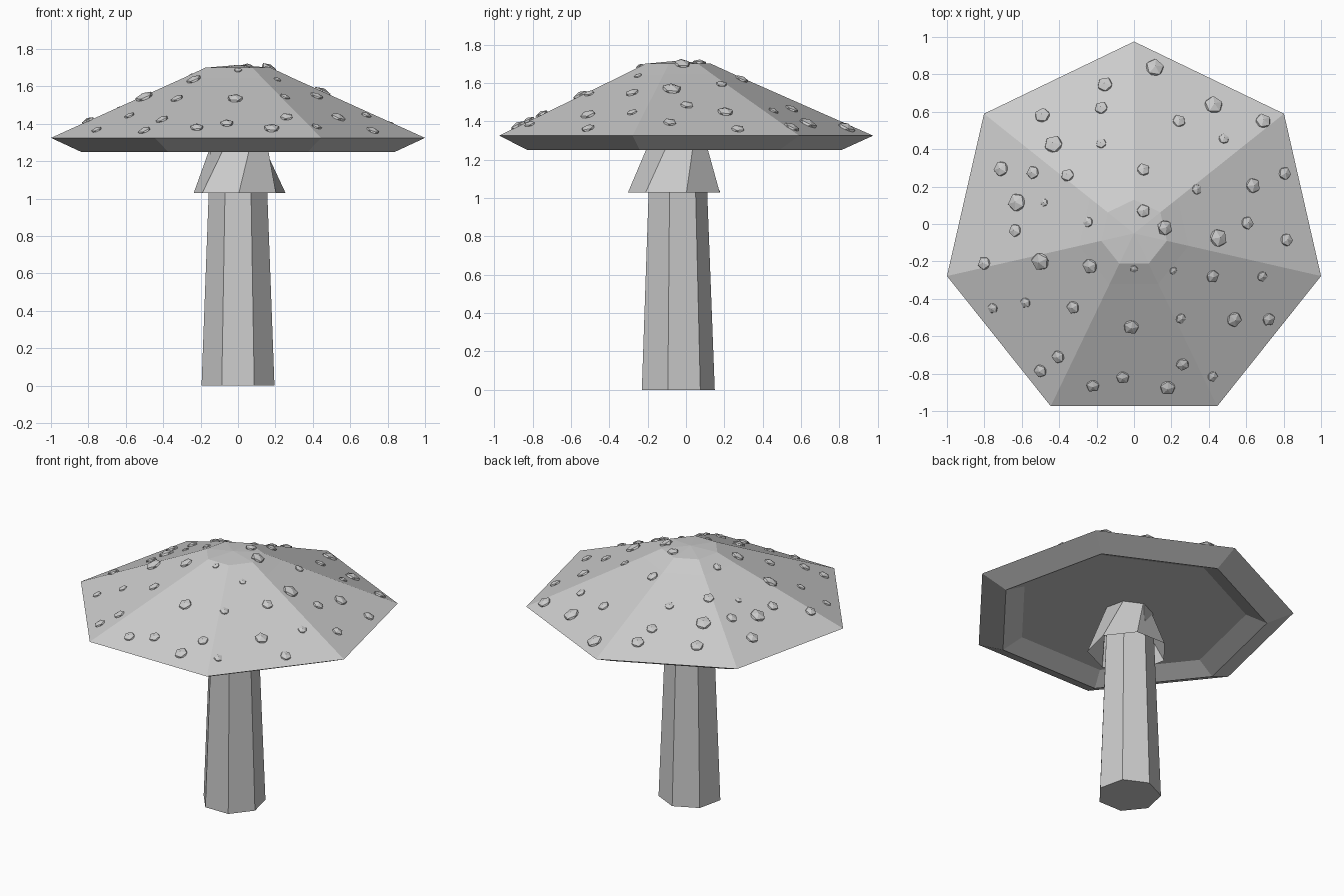
import bpy, bmesh, math
from mathutils import Vector, Matrix
from mathutils.bvhtree import BVHTree

if "Cube" in bpy.data.objects:
    bpy.data.objects.remove(bpy.data.objects["Cube"])

SIDES, CY = 7, -0.05   # heptagonal plan, centre offset in y


def lathe(name, profile, cx=0.0, caps=False):
    """Revolve (radius, z, turn in degrees) rings into a flat-shaded seven-sided part."""
    bm = bmesh.new()
    rings = []
    for r, z, turn in profile:
        if r == 0:
            rings.append([bm.verts.new((cx, CY, z))])
            continue
        ring = []
        for k in range(SIDES):
            a = math.radians(90 + turn + k * 360 / SIDES)
            ring.append(bm.verts.new((cx + r * math.cos(a), CY + r * math.sin(a), z)))
        rings.append(ring)
    for a, b in zip(rings, rings[1:]):
        for k in range(SIDES):
            n = (k + 1) % SIDES
            if len(b) == 1:
                bm.faces.new((a[k], a[n], b[0]))
            else:
                bm.faces.new((a[k], a[n], b[n], b[k]))
    if caps:
        bm.faces.new(rings[0][::-1])
        if len(rings[-1]) > 1:
            bm.faces.new(rings[-1])
    return finish(name, bm)


def finish(name, bm):
    mesh = bpy.data.meshes.new(name)
    bm.to_mesh(mesh)
    bm.free()
    obj = bpy.data.objects.new(name, mesh)
    bpy.context.collection.objects.link(obj)
    return obj


# Stem, flaring skirt and cap with a recessed underside
lathe("stem", [(0.2, 0, 0), (0.15, 1.31, 0)], caps=True)
lathe("skirt", [(0.252, 1.03, -26.5), (0.148, 1.31, 0)], cx=0.008)
cap = lathe("cap", [(0.73, 1.31, 0), (0.86, 1.25, 0), (1.0257, 1.325, 0),
                    (0.3, 1.645, 0), (0.18, 1.70, 0), (0, 1.715, 0)], caps=True)

# Warts: flattened icospheres resting on the cap, grouped by radius
WARTS = {
    0.050: [(.11, .835), (-.43, .425), (-.625, .115), (-.5, -.2), (.425, .635), (.45, -.075)],
    0.042: [(-.155, .745), (-.71, .295), (-.235, -.225), (-.015, -.55), (.635, .205),
            (.535, -.51), (.18, -.875), (.165, -.02), (-.49, .58), (.69, .55)],
    0.036: [(-.175, .62), (-.54, .275), (-.355, .26), (-.635, -.035), (-.8, -.21),
            (-.325, -.445), (-.405, -.71), (-.5, -.785), (-.22, -.865), (-.06, -.82),
            (.05, .07), (.05, .29), (.24, .55), (.805, .27), (.605, .005),
            (.815, -.085), (.42, -.28), (.72, -.51), (.26, -.75)],
    0.029: [(-.175, .43), (-.245, .01), (-.755, -.45), (-.58, -.42), (.335, .185),
            (.48, .455), (.685, -.28), (.25, -.505), (.42, -.815)],
    0.022: [(-.48, .115), (0, -.24), (.21, -.25)],
}
surface = bmesh.new()
surface.from_mesh(cap.data)
tree = BVHTree.FromBMesh(surface)
surface.free()
bm = bmesh.new()
for radius, spots in WARTS.items():
    for i, (x, y) in enumerate(spots):
        hit, normal, _, _ = tree.ray_cast(Vector((x, y, 3)), Vector((0, 0, -1)))
        if hit is None:
            continue
        if normal.z < 0:
            normal = -normal
        turn = normal.to_track_quat('Z', 'Y').to_matrix().to_4x4()
        m = (Matrix.Translation(hit) @ turn @ Matrix.Diagonal((1, 1, 0.5, 1))
             @ Matrix.Rotation(i * 1.3, 4, 'Z'))
        bmesh.ops.create_icosphere(bm, subdivisions=1, radius=radius * 1.08, matrix=m)
finish("cap_warts", bm)
